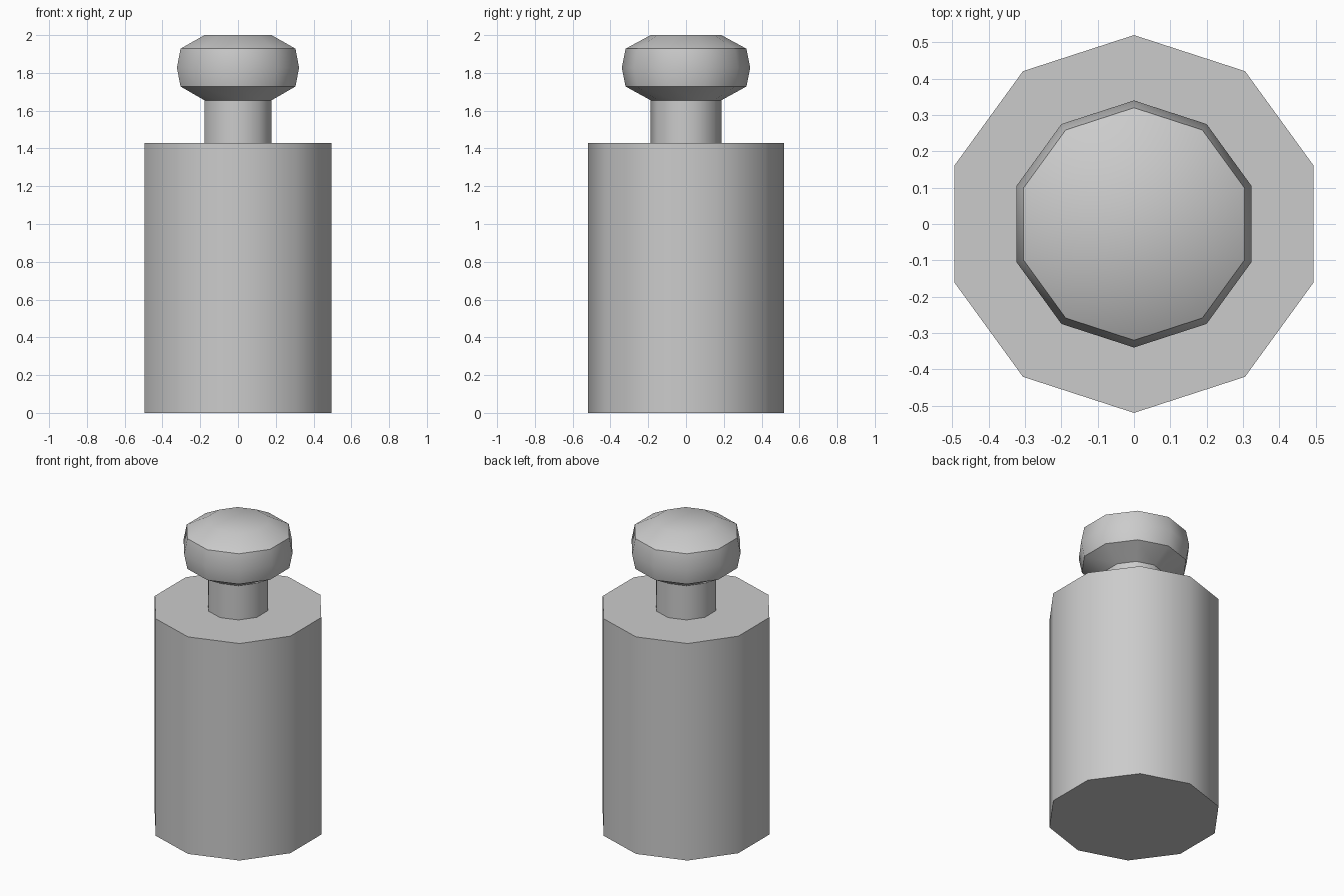
import bpy, bmesh
from math import sin, cos, pi, radians

if "Cube" in bpy.data.objects:
    bpy.data.objects.remove(bpy.data.objects["Cube"])

SIDES = 10

# Profile (radius, height) from the base up: body, neck, rounded knob
PROFILE = [(0.52, 0.0), (0.52, 1.43),
           (0.187, 1.43), (0.187, 1.655),
           (0.32, 1.728), (0.34, 1.827), (0.32, 1.928), (0.187, 2.0)]


def lathe(name, profile):
    bm = bmesh.new()
    # decagonal rings, one corner pointing to the back (+y)
    rings = [[bm.verts.new((r * sin(2 * pi * i / SIDES), r * cos(2 * pi * i / SIDES), z))
              for i in range(SIDES)] for r, z in profile]
    for low, high in zip(rings, rings[1:]):
        for i in range(SIDES):
            j = (i + 1) % SIDES
            bm.faces.new((low[i], low[j], high[j], high[i]))
    # end caps
    bm.faces.new(rings[0])
    bm.faces.new(rings[-1])
    bmesh.ops.recalc_face_normals(bm, faces=bm.faces)
    mesh = bpy.data.meshes.new(name)
    bm.to_mesh(mesh)
    bm.free()
    obj = bpy.data.objects.new(name, mesh)
    bpy.context.collection.objects.link(obj)
    return obj


# One continuous turned weight with a knob handle
weight = lathe("knobbed_weight", PROFILE)
bpy.context.view_layer.objects.active = weight
weight.select_set(True)
bpy.ops.object.shade_smooth_by_angle(angle=radians(40))
